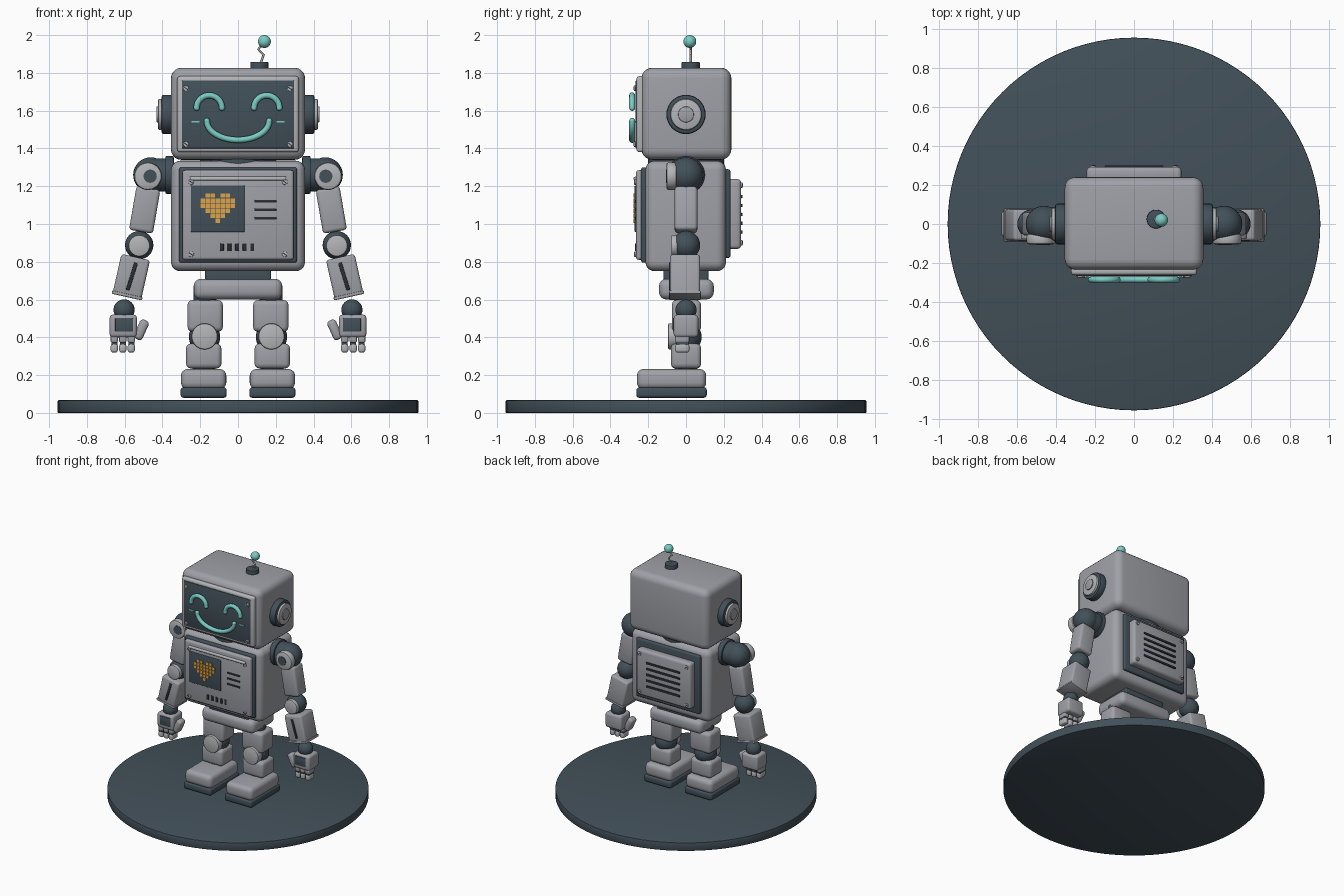
import bpy, bmesh, math
from mathutils import Matrix, Vector

if "Cube" in bpy.data.objects:
    bpy.data.objects.remove(bpy.data.objects["Cube"])


def material(name, rgb):
    m = bpy.data.materials.new(name)
    lin = [((c / 255 + 0.055) / 1.055) ** 2.4 for c in rgb]
    m.diffuse_color = (*lin, 1)
    m.use_nodes = True
    m.node_tree.nodes["Principled BSDF"].inputs["Base Color"].default_value = m.diffuse_color
    return m


GREY = material("body grey", (160, 161, 167))
PALE = material("pale grey", (180, 181, 184))
SLATE = material("dark slate", (66, 80, 89))
BLACK = material("slot black", (40, 46, 53))
TEAL = material("teal", (122, 204, 197))
GOLD = material("gold", (222, 164, 72))


def finish(bm, name, mat, loc, bevel=0.0, segs=3, rot=None):
    if bevel:
        edges = [e for e in bm.edges if e.calc_face_angle(0) > 0.7]
        bmesh.ops.bevel(bm, geom=edges, offset=bevel, segments=segs,
                        profile=0.5, affect='EDGES', clamp_overlap=True)
    if rot:
        bm.transform(rot)
    me = bpy.data.meshes.new(name)
    bm.to_mesh(me)
    bm.free()
    me.materials.append(mat)
    ob = bpy.data.objects.new(name, me)
    ob.location = loc
    bpy.context.collection.objects.link(ob)
    return ob


def box(name, mat, x, y, z, bevel=0.0, segs=3, tilt=0.0):
    """Rounded box from (min, max) extents, tilted about y."""
    bm = bmesh.new()
    bmesh.ops.create_cube(bm, size=1)
    bm.transform(Matrix.Diagonal((x[1] - x[0], y[1] - y[0], z[1] - z[0], 1)))
    c = [(a + b) / 2 for a, b in (x, y, z)]
    return finish(bm, name, mat, c, bevel, segs, Matrix.Rotation(tilt, 4, 'Y'))


def cbox(name, mat, c, size, bevel=0.0, segs=3, tilt=0.0):
    ext = [(a - s / 2, a + s / 2) for a, s in zip(c, size)]
    return box(name, mat, *ext, bevel, segs, tilt)


def rod(name, mat, a, b, r, bevel=0.0, n=32):
    """Cylinder between two points."""
    a, b = Vector(a), Vector(b)
    bm = bmesh.new()
    bmesh.ops.create_cone(bm, cap_ends=True, segments=n, radius1=r, radius2=r,
                          depth=(b - a).length)
    rot = (b - a).to_track_quat('Z', 'Y').to_matrix().to_4x4()
    return finish(bm, name, mat, (a + b) / 2, bevel, 2, rot)


def ball(name, mat, c, r):
    bm = bmesh.new()
    bmesh.ops.create_uvsphere(bm, u_segments=32, v_segments=16, radius=r)
    return finish(bm, name, mat, c)


def tube(name, mat, pts, r):
    """Round tube along points, with ball ends."""
    cu = bpy.data.curves.new(name, 'CURVE')
    cu.dimensions = '3D'
    cu.bevel_depth, cu.bevel_resolution = r, 4
    sp = cu.splines.new('POLY')
    sp.points.add(len(pts) - 1)
    for p, co in zip(sp.points, pts):
        p.co = (*co, 1)
    tmp = bpy.data.objects.new(name, cu)
    me = bpy.data.meshes.new_from_object(tmp)
    bpy.data.objects.remove(tmp)
    me.materials.clear()
    me.materials.append(mat)
    bpy.context.collection.objects.link(bpy.data.objects.new(name, me))
    for p in (pts[0], pts[-1]):
        ball(name + " end", mat, p, r)


def arc(cx, cz, rx, rz, a0, a1, y, n=20):
    angles = [math.radians(a0 + (a1 - a0) * i / n) for i in range(n + 1)]
    return [(cx + rx * math.cos(a), y, cz + rz * math.sin(a)) for a in angles]


def screws(xs, zs, y, out):
    for x in xs:
        for z in zs:
            rod("screw", PALE, (x, y, z), (x, y + out * 0.01, z), 0.015, 0.003, 16)
            cbox("screw_slit", BLACK, (x, y + out * 0.0105, z), (0.024, 0.002, 0.005), tilt=0.6)


# Round base
rod("base_disc", SLATE, (0, 0, 0), (0, 0, 0.067), 0.955, 0.005, 96)

# Torso, neck, waist and pelvis
box("torso", GREY, (-0.355, 0.355), (-0.215, 0.212), (0.75, 1.335), 0.05, 5)
rod("neck", SLATE, (0, 0, 1.31), (0, 0, 1.36), 0.2)
box("waist", SLATE, (-0.175, 0.175), (-0.12, 0.12), (0.69, 0.77), 0.01)
box("pelvis", GREY, (-0.235, 0.235), (-0.143, 0.147), (0.6, 0.71), 0.04, 4)

# Chest panel
box("chest_frame", SLATE, (-0.312, 0.312), (-0.238, -0.2), (0.795, 1.3), 0.012)
box("chest_plate", GREY, (-0.295, 0.295), (-0.265, -0.22), (0.81, 1.285), 0.015)
rod("chest_bar", PALE, (-0.255, -0.267, 1.24), (0.255, -0.267, 1.24), 0.011, 0.004, 16)
box("chest_screen", SLATE, (-0.25, 0.035), (-0.272, -0.25), (0.957, 1.205), 0.006)
screws((-0.248, 0.248), (0.84, 1.222), -0.264, -1)
heart = ("0110110", "1111111", "1111111", "0111110", "0011100", "0001000")
for r, row in enumerate(heart):
    for c, on in enumerate(row):
        if on == "1":
            cbox("heart_pixel", GOLD, (-0.107 + (c - 3) * 0.0265, -0.273, 1.15 - r * 0.0265),
                 (0.022, 0.008, 0.022))
for z in (1.12, 1.075, 1.03):
    cbox("side_slot", BLACK, (0.145, -0.266, z), (0.115, 0.008, 0.014), 0.003, 2)
for i in range(5):
    cbox("lower_slot", BLACK, ((i - 2) * 0.04 - 0.005, -0.266, 0.877), (0.02, 0.008, 0.04), 0.003, 2)

# Back panel with vents
box("back_frame", SLATE, (-0.285, 0.285), (0.2, 0.235), (0.82, 1.29), 0.012)
box("back_plate", GREY, (-0.243, 0.243), (0.22, 0.292), (0.868, 1.238), 0.02)
screws((-0.21, 0.21), (0.9, 1.205), 0.29, 1)
for i in range(5):
    cbox("back_vent", BLACK, (0, 0.295, 1.145 - i * 0.047), (0.3, 0.01, 0.018), 0.004, 2)

# Head and face
box("head", GREY, (-0.355, 0.355), (-0.235, 0.24), (1.34, 1.827), 0.055, 5)
box("face_frame", PALE, (-0.322, 0.322), (-0.262, -0.22), (1.38, 1.783), 0.015)
box("face_screen", SLATE, (-0.297, 0.297), (-0.267, -0.25), (1.4, 1.76), 0.004, 2)
screws((-0.275, 0.275), (1.422, 1.718), -0.266, -1)
tube("smile", TEAL, arc(0, 1.545, 0.165, 0.1, 180, 360, -0.285), 0.016)

# Antenna
rod("antenna_base", SLATE, (0.113, 0.025, 1.81), (0.113, 0.025, 1.858), 0.048, 0.005)
tube("antenna_wire", PALE, [(0.12, 0.025, 1.85), (0.135, 0.025, 1.895), (0.107, 0.025, 1.925),
                            (0.135, 0.025, 1.955)], 0.007)
ball("antenna_ball", TEAL, (0.14, 0.02, 1.966), 0.034)

for s in (-1, 1):
    def mx(a, b, s=s):
        return tuple(sorted((s * a, s * b)))

    # Eye and cheek mark
    tube("eye", TEAL, arc(s * 0.152, 1.615, 0.067, 0.066, 0, 180, -0.285), 0.016)
    box("cheek_mark", TEAL, mx(0.205, 0.245), (-0.272, -0.262), (1.537, 1.546))

    # Ear
    rod("ear_base", SLATE, (s * 0.34, 0, 1.58), (s * 0.405, 0, 1.58), 0.104, 0.012)
    rod("ear_ring", PALE, (s * 0.4, 0, 1.58), (s * 0.424, 0, 1.58), 0.083, 0.01)
    rod("ear_cap", GREY, (s * 0.42, 0, 1.58), (s * 0.432, 0, 1.58), 0.042, 0.004)

    # Shoulder
    rod("shoulder_axle", SLATE, (s * 0.34, 0, 1.26), (s * 0.46, 0, 1.26), 0.088)
    rod("shoulder_collar", SLATE, (s * 0.34, 0, 1.26), (s * 0.385, 0, 1.26), 0.1, 0.008)
    ball("shoulder_ball", SLATE, (s * 0.462, 0, 1.26), 0.093)
    rod("shoulder_disc", PALE, (s * 0.477, -0.104, 1.253), (s * 0.477, -0.05, 1.253), 0.073, 0.012)
    rod("shoulder_hub", SLATE, (s * 0.465, -0.107, 1.253), (s * 0.465, -0.09, 1.253), 0.035)

    # Arm
    cbox("upper_arm", GREY, (s * 0.494, 0, 1.075), (0.128, 0.12, 0.235), 0.018, 3, -s * 0.17)
    ball("elbow_ball", SLATE, (s * 0.523, 0, 0.888), 0.075)
    rod("elbow_disc", PALE, (s * 0.523, -0.078, 0.885), (s * 0.523, -0.03, 0.885), 0.057, 0.008)
    cbox("forearm", GREY, (s * 0.565, -0.005, 0.72), (0.155, 0.16, 0.215), 0.016, 3, -s * 0.22)
    cbox("forearm_cuff", GREY, (s * 0.587, -0.005, 0.622), (0.165, 0.168, 0.018), 0.006, 2, -s * 0.22)
    cbox("forearm_slot", BLACK, (s * 0.562, -0.086, 0.722), (0.02, 0.008, 0.15), 0.003, 2, -s * 0.3)
    ball("wrist_ball", SLATE, (s * 0.603, 0, 0.545), 0.056)

    # Hand
    box("palm", GREY, mx(0.535, 0.68), (-0.065, 0.065), (0.4, 0.52), 0.018)
    box("palm_screen", SLATE, mx(0.555, 0.65), (-0.07, -0.06), (0.43, 0.502), 0.003, 2)
    for x in (0.565, 0.61, 0.655):
        cbox("finger_base", GREY, (s * x, -0.02, 0.392), (0.038, 0.075, 0.04), 0.008)
        cbox("finger_joint", SLATE, (s * x, -0.02, 0.372), (0.032, 0.065, 0.02))
        cbox("finger_tip", PALE, (s * x, -0.02, 0.343), (0.038, 0.075, 0.046), 0.012)
    cbox("thumb", GREY, (s * 0.512, -0.02, 0.44), (0.05, 0.07, 0.11), 0.018, 3, -s * 0.42)

    # Leg
    rod("hip_joint", SLATE, (s * 0.175, 0, 0.56), (s * 0.175, 0, 0.64), 0.06)
    box("thigh", GREY, mx(0.08, 0.267), (-0.075, 0.08), (0.43, 0.597), 0.025)
    ball("knee_ball", SLATE, (s * 0.177, 0, 0.402), 0.083)
    rod("knee_disc", PALE, (s * 0.177, -0.095, 0.405), (s * 0.177, -0.03, 0.405), 0.069, 0.008)
    box("shin", GREY, mx(0.088, 0.275), (-0.08, 0.08), (0.235, 0.367), 0.025)
    rod("ankle", SLATE, (s * 0.18, 0, 0.2), (s * 0.18, 0, 0.26), 0.06)
    box("foot", GREY, mx(0.062, 0.302), (-0.26, 0.107), (0.125, 0.232), 0.035, 4)
    box("sole", SLATE, mx(0.06, 0.304), (-0.263, 0.11), (0.08, 0.135), 0.015)

# Smooth shading with crisp edges
for ob in bpy.context.scene.objects:
    ob.select_set(True)
    bpy.context.view_layer.objects.active = ob
bpy.ops.object.shade_smooth_by_angle(angle=math.radians(40))
